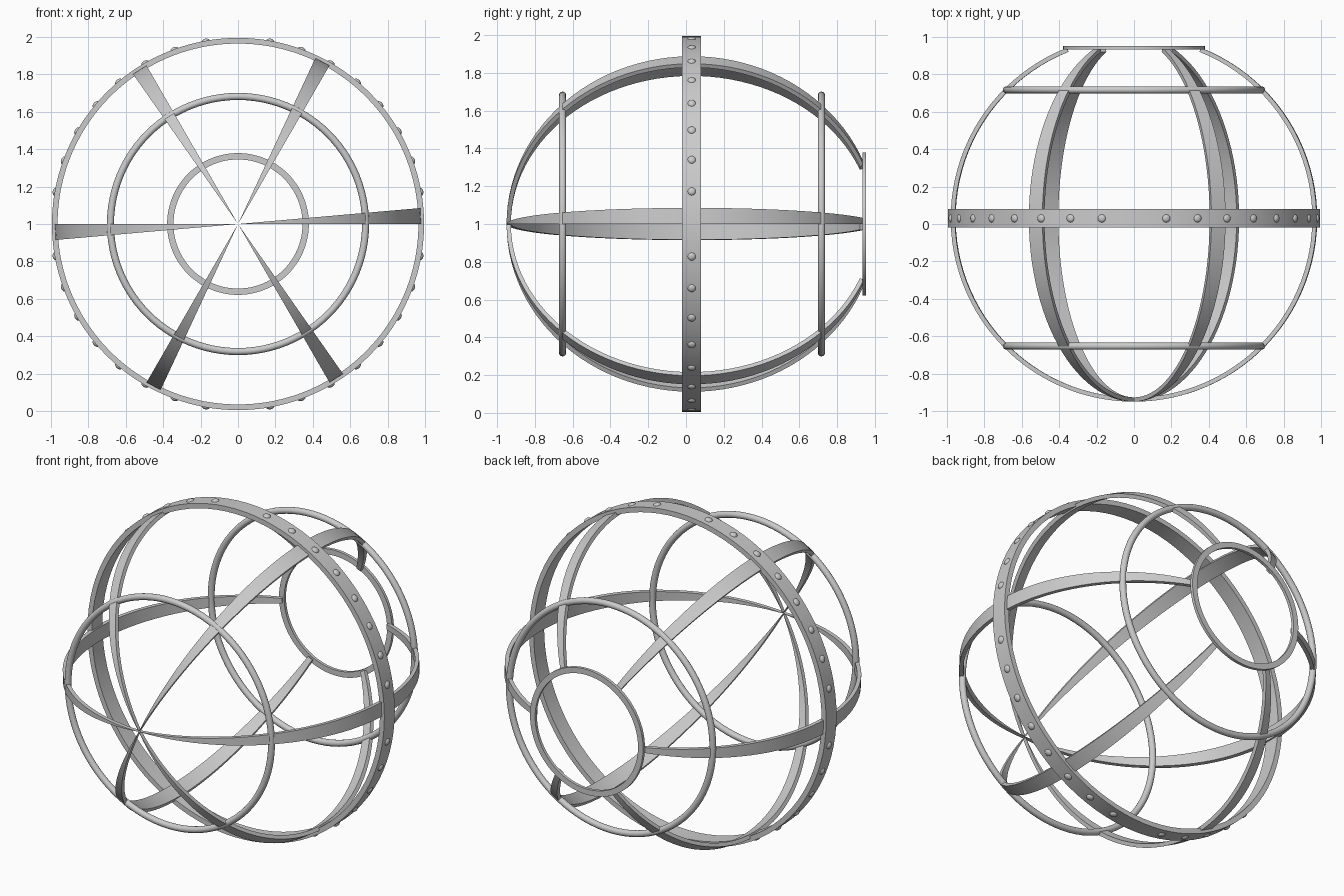
import bpy, bmesh
from math import sin, cos, pi, radians
from mathutils import Vector, Matrix

if "Cube" in bpy.data.objects:
    bpy.data.objects.remove(bpy.data.objects["Cube"])

C = Vector((0, 0.03, 1.0))   # centre of the cage
AXIS = Vector((0, 1, 0))     # pole axis runs front to back


def finish(name, bm, smooth=True):
    bmesh.ops.recalc_face_normals(bm, faces=bm.faces)
    me = bpy.data.meshes.new(name)
    bm.to_mesh(me)
    bm.free()
    ob = bpy.data.objects.new(name, me)
    bpy.context.collection.objects.link(ob)
    if smooth:
        bpy.ops.object.select_all(action='DESELECT')
        ob.select_set(True)
        bpy.context.view_layer.objects.active = ob
        bpy.ops.object.shade_smooth_by_angle(angle=radians(35))
    return ob


def lathe_ring(name, profile, steps=96):
    """Closed (radius, y) profile swept round the pole axis."""
    bm = bmesh.new()
    loops = []
    for i in range(steps):
        a = 2 * pi * i / steps
        loops.append([bm.verts.new((r * cos(a), y, C.z + r * sin(a))) for r, y in profile])
    n = len(profile)
    for i in range(steps):
        p, q = loops[i], loops[(i + 1) % steps]
        for j in range(n):
            k = (j + 1) % n
            bm.faces.new((p[j], p[k], q[k], q[j]))
    return finish(name, bm)


def box(r0, r1, y0, y1):
    return [(r0, y0), (r1, y0), (r1, y1), (r0, y1)]


def circle(r, y, t, n=14):
    return [(r + t * cos(2 * pi * i / n), y + t * sin(2 * pi * i / n)) for i in range(n)]


# Wide riveted band round the middle
lathe_ring("middle_band", box(0.965, 0.995, -0.02, 0.08))

# Round hoops front and back
lathe_ring("front_hoop", circle(0.682, -0.653, 0.019))
lathe_ring("back_hoop", circle(0.682, 0.717, 0.019))

# Flat collar around the rear opening
lathe_ring("rear_collar", box(0.345, 0.379, 0.934, 0.952))

# Tapering ribs: 5 degree slices of a thin shell, pointed at the front pole
R_OUT, R_IN, SEGS, END = 0.98, 0.957, 48, radians(158.5)
for k in range(6):
    bm = bmesh.new()
    rows = []
    for i in range(SEGS + 1):
        t = 0.003 + (END - 0.003) * i / SEGS
        row = []
        for r, a in ((R_OUT, 0), (R_OUT, 5), (R_IN, 5), (R_IN, 0)):
            b = radians(60 * k + a)
            row.append(bm.verts.new(C + r * Vector((sin(t) * cos(b), -cos(t), sin(t) * sin(b)))))
        rows.append(row)
    for p, q in zip(rows, rows[1:]):
        for j in range(4):
            m = (j + 1) % 4
            bm.faces.new((p[j], p[m], q[m], q[j]))
    bm.faces.new(rows[0])
    bm.faces.new(rows[-1])
    finish(f"rib_{k + 1}", bm)

# Low domed rivets every 10 degrees, none at the quarter points
bm = bmesh.new()
for i in range(36):
    if i % 9 == 0:
        continue
    a = radians(10 * i)
    d = Vector((cos(a), 0, sin(a)))
    mat = (Matrix.Translation(C + d * 0.993) @ d.to_track_quat('Z', 'Y').to_matrix().to_4x4()
           @ Matrix.Diagonal((0.022, 0.022, 0.013, 1)))
    bmesh.ops.create_uvsphere(bm, u_segments=12, v_segments=8, radius=1, matrix=mat)
finish("band_rivets", bm)
